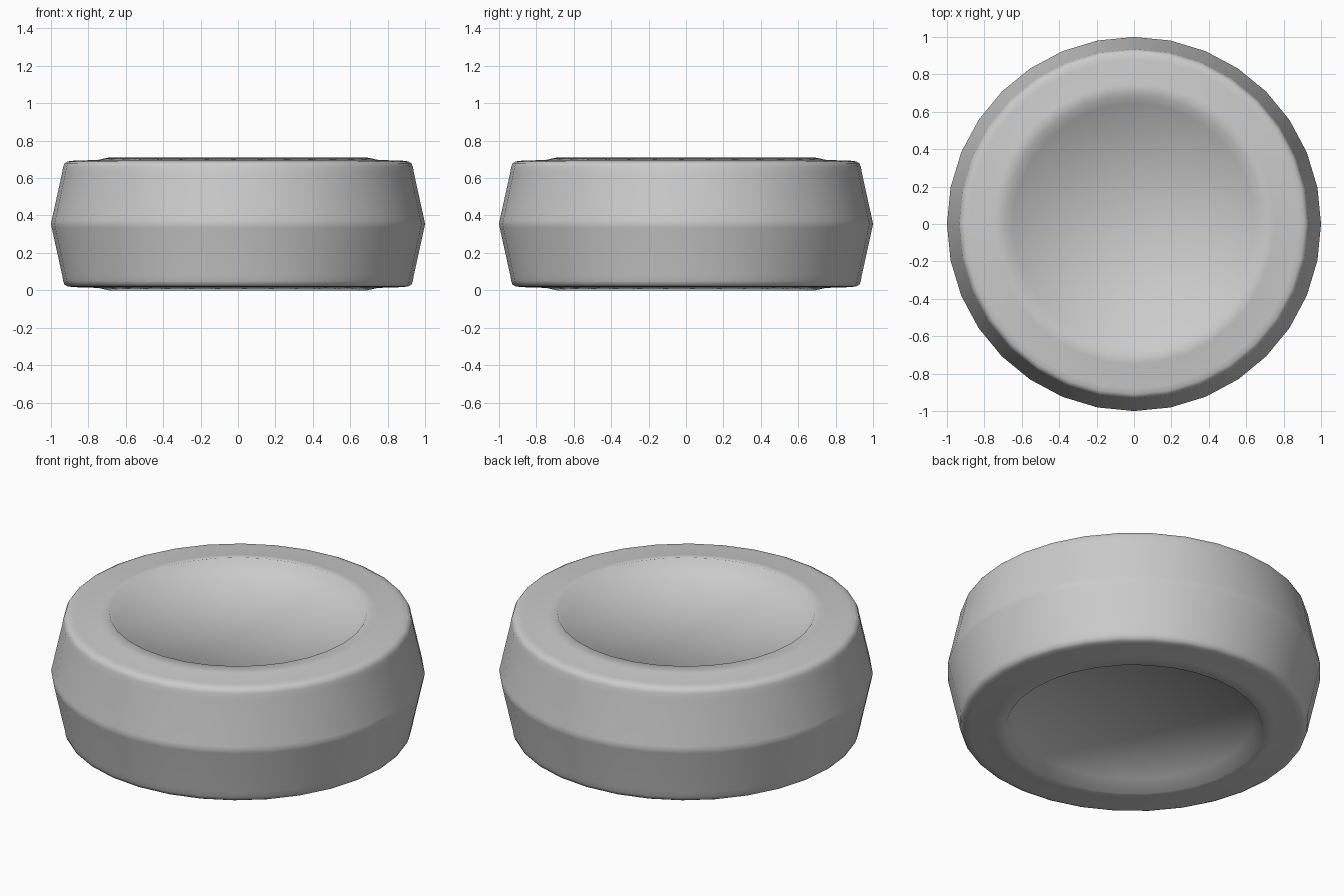
import bpy, bmesh, math

if "Cube" in bpy.data.objects:
    bpy.data.objects.remove(bpy.data.objects["Cube"])

SIDES = 32
MID = 0.355      # height of the outer ridge, the plane of symmetry

# Upper half profile: recessed floor, lip, flat rim, rounded shoulder
upper = [(0, 0.645), (0.645, 0.645), (0.69, 0.71), (0.75, 0.697),
         (0.88, 0.693), (0.91, 0.689), (0.927, 0.68), (0.935, 0.66),
         (0.94, 0.63), (0.996, 0.375)]
# Mirror it about the outer ridge
profile = upper + [(1.0, MID)] + [(r, 2 * MID - z) for r, z in reversed(upper)]

# Lathe the profile
bm = bmesh.new()
pts = [bm.verts.new((r, 0, z)) for r, z in profile]
edges = [bm.edges.new(pair) for pair in zip(pts, pts[1:])]
bmesh.ops.spin(bm, geom=pts + edges, cent=(0, 0, 0), axis=(0, 0, 1),
               angle=2 * math.pi, steps=SIDES, use_duplicate=False)
bmesh.ops.remove_doubles(bm, verts=bm.verts[:], dist=1e-4)
bmesh.ops.recalc_face_normals(bm, faces=bm.faces[:])
for face in bm.faces:
    face.smooth = True

mesh = bpy.data.meshes.new("recessed_disc")
bm.to_mesh(mesh)
bm.free()
disc = bpy.data.objects.new("recessed_disc", mesh)
bpy.context.collection.objects.link(disc)
